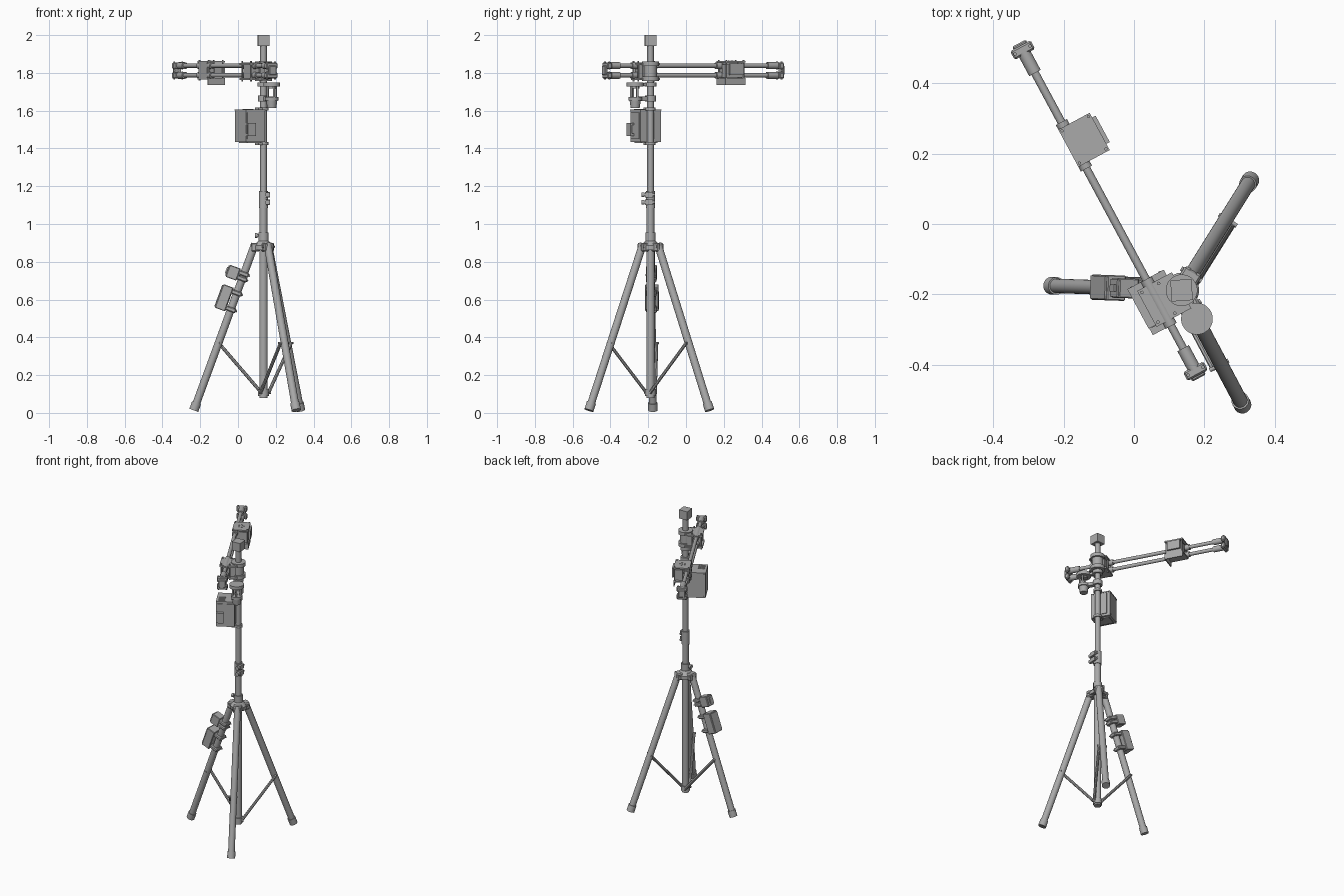
import bpy, bmesh, math
from mathutils import Matrix, Vector

cube = bpy.data.objects.get("Cube")
if cube:
    bpy.data.objects.remove(cube, do_unlink=True)

grey = bpy.data.materials.new("grey metal")
grey.use_nodes = True
grey.diffuse_color = (0.4, 0.4, 0.4, 1)
grey.node_tree.nodes["Principled BSDF"].inputs["Base Color"].default_value = grey.diffuse_color

MAST = Matrix.Translation((0.135, -0.188, 0))
HEAD = MAST @ Matrix.Rotation(math.radians(28.3), 4, 'Z')   # local +Y runs along the boom


def finish(name, bm, frame, smooth=False):
    me = bpy.data.meshes.new(name)
    bmesh.ops.transform(bm, matrix=frame, verts=bm.verts)
    bmesh.ops.recalc_face_normals(bm, faces=bm.faces)
    bm.to_mesh(me)
    bm.free()
    me.materials.append(grey)
    ob = bpy.data.objects.new(name, me)
    bpy.context.collection.objects.link(ob)
    if smooth:
        bpy.ops.object.select_all(action='DESELECT')
        ob.select_set(True)
        bpy.context.view_layer.objects.active = ob
        bpy.ops.object.shade_smooth_by_angle(angle=math.radians(40))
    return ob


def box(name, frame, x, y, z, bevel=0.0):
    """Block spanning the given (min, max) ranges."""
    bm = bmesh.new()
    bmesh.ops.create_cube(bm, size=1)
    for v in bm.verts:
        v.co = Vector([(r[0] + r[1]) / 2 + c * (r[1] - r[0]) for r, c in zip((x, y, z), v.co)])
    if bevel:
        bmesh.ops.bevel(bm, geom=bm.edges[:], offset=bevel, segments=1, affect='EDGES')
    return finish(name, bm, frame)


def rod(name, frame, a, b, r, r2=None, sides=24):
    """Cylinder or cone from a to b."""
    a, b = Vector(a), Vector(b)
    bm = bmesh.new()
    bmesh.ops.create_cone(bm, cap_ends=True, segments=sides, radius1=r,
                          radius2=r if r2 is None else r2, depth=(b - a).length)
    turn = (b - a).to_track_quat('Z', 'Y').to_matrix().to_4x4()
    return finish(name, bm, frame @ Matrix.Translation((a + b) / 2) @ turn, sides > 8)


def post(name, frame, z0, z1, r, x=0, y=0, r2=None, sides=24):
    return rod(name, frame, (x, y, z0), (x, y, z1), r, r2, sides)


# Mast and its collars
post("lower_column", MAST, 0.08, 0.93, 0.022)
post("column_foot_ring", MAST, 0.09, 0.125, 0.028)
post("middle_mast", MAST, 0.92, 1.16, 0.02)
post("upper_mast", MAST, 1.1, 1.95, 0.0175)
post("hub_collar", MAST, 0.9, 0.955, 0.027)
post("mast_lock", MAST, 1.085, 1.175, 0.025)
box("mast_cap", MAST @ Matrix.Rotation(math.radians(4), 4, 'Z'), (-.03, .03), (-.03, .03), (1.942, 2.0))
for z in (1.115, 1.155):
    box("lock_lug", MAST, (0.005, 0.035), (-0.03, 0.012), (z - 0.014, z + 0.014))
    rod("lock_bolt", MAST, (0.022, -0.048, z), (0.022, 0.025, z), 0.007)
    rod("lock_knob", MAST, (0.022, -0.048, z), (0.022, -0.032, z), 0.013)
rod("hub_knob_stem", MAST, (-0.02, 0, 0.94), (-0.035, 0, 0.94), 0.006)
rod("hub_knob", MAST, (-0.032, 0, 0.94), (-0.046, 0, 0.94), 0.013)

# Tripod hub, legs and braces
post("tripod_hub", MAST, 0.862, 0.885, 0.05)
post("hub_shoulder", MAST, 0.885, 0.91, 0.05, r2=0.028)
top, foot = Vector((0.045, 0, 0.895)), Vector((0.365, 0, 0.025))
down = (foot - top).normalized()
for angle in (178, 58, -62):
    F = MAST @ Matrix.Rotation(math.radians(angle), 4, 'Z')
    box("hub_arm", F, (0.02, 0.066), (-0.028, 0.028), (0.855, 0.9), 0.006)
    rod("leg", F, top, foot, 0.0205)
    rod("leg_foot", F, foot - down * 0.03, foot + down * 0.012, 0.025)
    rod("hub_pin", F, (0.052, -0.034, 0.88), (0.052, 0.034, 0.88), 0.007)
    joint = top + down * ((0.895 - 0.37) / -down.z)
    rod("brace", F, (0.01, -0.024, 0.105), joint + Vector((0, -0.024, 0)), 0.009, sides=8)
    rod("brace_pin", F, joint + Vector((0, -0.036, 0)), joint + Vector((0, 0.024, 0)), 0.006)
    rod("column_pin", F, (0.015, -0.033, 0.105), (0.015, 0.01, 0.105), 0.006)

# Two cases clamped on the right leg: local X points outward, local Z up the leg
lean = math.atan2(0.32, 0.87)
LEG = MAST @ Matrix.Rotation(math.radians(178), 4, 'Z') @ Matrix.Translation(top) @ Matrix.Rotation(-lean, 4, 'Y')
for name, z0, z1, half, out in (("lower_case", -0.39, -0.258, 0.036, 0.082),
                                ("upper_case", -0.217, -0.15, 0.028, 0.085)):
    box(name, LEG, (0.026, out), (-half, half), (z0, z1), 0.003)
    box(name + "_lid", LEG, (out, out + 0.005), (-half * .9, half * .9), (z0 + .006, z1 - .006))
    for z in (z0 + 0.02, z1 - 0.02):
        box(name + "_clamp", LEG, (-0.028, 0.03), (-0.028, 0.028), (z - 0.012, z + 0.012), 0.005)
        for side in (-1, 1):
            rod(name + "_screw", LEG, (-0.033, side * 0.022, z), (0.03, side * 0.022, z), 0.004, sides=8)
box("upper_case_latch", LEG, (0.09, 0.096), (-0.01, 0.01), (-0.2, -0.165))

# Control box on the mast, with handle, vents and mounting clamps
bx, by, bz = (-0.132, -0.019), (-0.05, 0.0735), (1.435, 1.6)
box("control_box", HEAD, bx, by, bz)
box("control_box_lid", HEAD, (bx[0] - .002, bx[1] + .002), (by[0] - .002, by[1] + .002), (1.6, 1.606))
box("control_box_base", HEAD, (-0.115, -0.035), (-0.035, 0.06), (1.43, 1.436))
box("handle_grip", HEAD, (-0.132, -0.085), (-0.0735, -0.064), (1.467, 1.535))
for z in (1.467, 1.523):
    box("handle_end", HEAD, (-0.132, -0.085), (-0.07, -0.05), (z, z + 0.012))
box("door_panel", HEAD, (-0.125, -0.03), (-0.054, -0.049), (1.45, 1.59))
for i in range(4):
    box("vent_slat", HEAD, (-0.12, -0.08), (-.036 + i * .014, -.029 + i * .014), (1.605, 1.609))
for x in (-0.122, -0.03):
    for z in (1.445, 1.595):
        rod("box_screw", HEAD, (x, 0.07, z), (x, 0.077, z), 0.004, sides=8)
for z in (1.425, 1.61):
    post("box_collar", HEAD, z - 0.008, z + 0.008, 0.026)
    box("box_bracket", HEAD, (-0.04, 0.0), (-0.02, 0.02), (z - 0.006, z + 0.006))
box("box_back_plate", HEAD, (-0.02, -0.014), (-0.03, 0.055), (1.45, 1.59))

# Round sensor beside the mast
SENSOR = HEAD @ Matrix.Translation((0.0, -0.092, 0))
post("sensor_disc", SENSOR, 1.728, 1.75, 0.045, sides=32)
post("sensor_disc_hub", SENSOR, 1.718, 1.73, 0.022)
post("sensor_cup", SENSOR, 1.615, 1.672, 0.024, r2=0.032)
post("sensor_rim", SENSOR, 1.655, 1.673, 0.036)
for side in (-1, 1):
    post("sensor_post", SENSOR, 1.665, 1.735, 0.006, x=side * 0.024)
post("sensor_post", SENSOR, 1.665, 1.735, 0.006, y=-0.024)
box("sensor_arm", HEAD, (-0.014, 0.014), (-0.08, 0.0), (1.652, 1.674))
post("sensor_collar", HEAD, 1.648, 1.68, 0.03)
post("upper_collar", HEAD, 1.728, 1.75, 0.032)
box("upper_arm", HEAD, (-0.01, 0.01), (-0.07, 0.0), (1.73, 1.746))

# Twin-tube boom with end fittings
BOOM = HEAD @ Matrix.Translation((-0.074, 0, 0))
levels = (1.787, 1.838)
for z in levels:
    rod("boom_tube", BOOM, (0, -0.23, z), (0, 0.82, z), 0.0115)
    for end, s in ((-0.235, 1), (0.828, -1)):
        rod("end_sleeve", BOOM, (0, end + s * .02, z), (0, end + s * .088, z), 0.0185)
        box("end_block", BOOM, (-.033, .033), sorted((end, end + s * .028)), (z - .016, z + .016), 0.005)
        for x in (-0.024, 0.024):
            post("end_screw", BOOM, z - 0.021, z + 0.021, 0.005, x=x, y=end + s * 0.014, sides=8)
    for y in (0.507, 0.0):
        rod("clamp_sleeve", BOOM, (0, y - 0.075, z), (0, y + 0.075, z), 0.018)
for end, s in ((-0.235, 1), (0.828, -1)):
    box("end_link", BOOM, (-.022, .022), sorted((end - s * .008, end + s * .008)), (1.788, 1.838), 0.004)

# Clamp that joins boom and mast
for z in (1.768, 1.848):
    box("mast_clamp_plate", HEAD, (-0.112, 0.0), (-0.058, 0.058), (z - 0.005, z + 0.005))
    post("mast_clamp_collar", HEAD, z - 0.012, z + 0.012, 0.045, sides=32)
post("mast_clamp_core", HEAD, 1.765, 1.85, 0.034)
box("mast_clamp_block", HEAD, (-0.1, -0.015), (-0.04, 0.04), (1.77, 1.845))
for x in (-0.102, -0.048):
    for y in (-0.048, 0.048):
        post("mast_clamp_bolt", HEAD, 1.755, 1.862, 0.005, x=x, y=y, sides=8)

# Carriage on the boom
CAR = HEAD @ Matrix.Translation((-0.042, 0.507, 0))
box("carriage_top", CAR, (-0.05, 0.051), (-0.06, 0.06), (1.855, 1.863))
box("carriage_block", CAR, (-0.05, -0.006), (-0.045, 0.045), (1.768, 1.856))
box("carriage_case", CAR, (-0.006, 0.045), (-0.05, 0.05), (1.775, 1.845))
box("carriage_side_plate", CAR, (0.051, 0.062), (-0.04, 0.045), (1.79, 1.85))
box("carriage_side_rib", CAR, (0.04, 0.055), (-0.03, 0.035), (1.8, 1.84))
box("carriage_bottom", CAR, (-0.05, 0.051), (-0.06, 0.06), (1.765, 1.772))
box("carriage_skirt", CAR, (-0.05, 0.051), (-0.06, -0.054), (1.735, 1.77))
box("carriage_skirt", CAR, (0.045, 0.051), (-0.06, 0.06), (1.735, 1.77))
for x in (-0.042, 0.043):
    for y in (-0.052, 0.052):
        post("carriage_bolt", CAR, 1.76, 1.868, 0.0045, x=x, y=y, sides=8)
for i in range(5):
    a = i * math.tau / 5
    post("carriage_stud", CAR, 1.862, 1.866, 0.004, x=0.016 * math.cos(a), y=0.016 * math.sin(a), sides=8)
